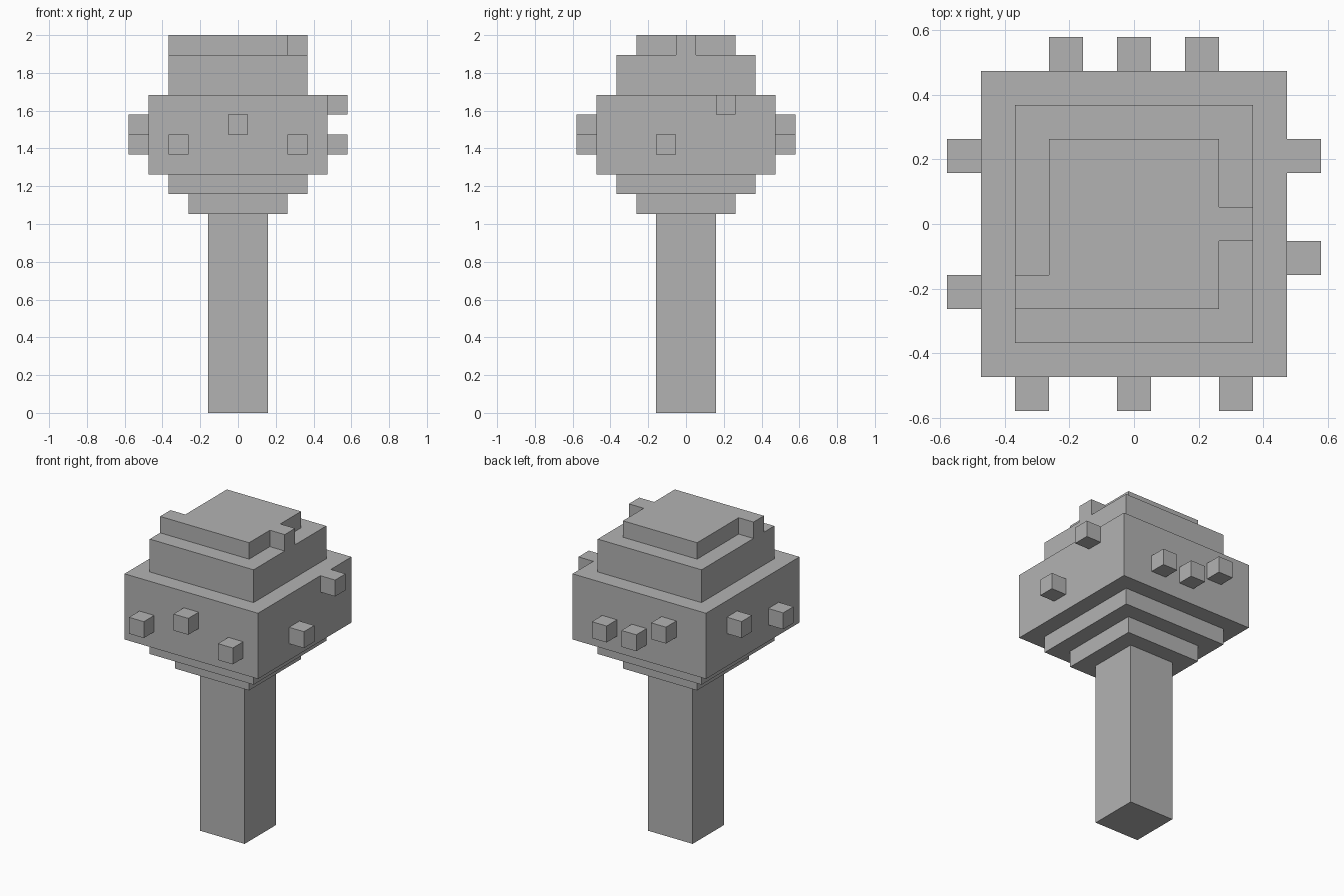
import bpy
import bmesh
from mathutils import Matrix, Vector

cube = bpy.data.objects.get("Cube")
if cube:
    bpy.data.objects.remove(cube, do_unlink=True)

U = 2 / 19  # one block

grey = bpy.data.materials.new("plain grey")
grey.use_nodes = True
grey.diffuse_color = (0.45, 0.45, 0.45, 1)
grey.node_tree.nodes["Principled BSDF"].inputs["Base Color"].default_value = grey.diffuse_color


def finish(name, bm):
    bmesh.ops.recalc_face_normals(bm, faces=bm.faces)
    mesh = bpy.data.meshes.new(name)
    bm.to_mesh(mesh)
    bm.free()
    mesh.materials.append(grey)
    obj = bpy.data.objects.new(name, mesh)
    bpy.context.collection.objects.link(obj)
    return obj


def stepped_tower(name, profile):
    """Square rings of (half width, height) in blocks, joined into one closed shell."""
    bm = bmesh.new()
    rings = [[bm.verts.new(Vector((sx * h, sy * h, z)) * U)
              for sx, sy in ((-1, -1), (1, -1), (1, 1), (-1, 1))]
             for h, z in profile]
    for low, high in zip(rings, rings[1:]):
        for i in range(4):
            j = (i + 1) % 4
            bm.faces.new((low[i], low[j], high[j], high[i]))
    bm.faces.new(rings[0])
    bm.faces.new(rings[-1])
    return finish(name, bm)


def blocks(name, centres):
    """Single blocks at the given centres, in block units."""
    bm = bmesh.new()
    for c in centres:
        bmesh.ops.create_cube(bm, size=U, matrix=Matrix.Translation(Vector(c) * U))
    return finish(name, bm)


# Trunk
stepped_tower("trunk", [(1.5, 0), (1.5, 10)])

# Crown: tiers given as half width, bottom, top
tiers = [(2.5, 10, 11), (3.5, 11, 12), (4.5, 12, 16), (3.5, 16, 18), (2.5, 18, 19)]
stepped_tower("crown", [(h, z) for h, low, high in tiers for z in (low, high)])

# Single blocks beside the top tier
blocks("top_blocks", [(3, 0, 18.5), (-3, -2, 18.5)])

# Blocks sticking out of the widest tier, as offset along the side and height
blocks("front_knobs", [(x, -5, z) for x, z in ((-3, 13.5), (0, 14.5), (3, 13.5))])
blocks("back_knobs", [(x, 5, z) for x, z in ((-2, 14.5), (0, 13.5), (2, 13.5))])
blocks("left_knobs", [(5, y, z) for y, z in ((2, 15.5), (-1, 13.5))])
blocks("right_knobs", [(-5, y, z) for y, z in ((2, 14.5), (-2, 13.5))])
